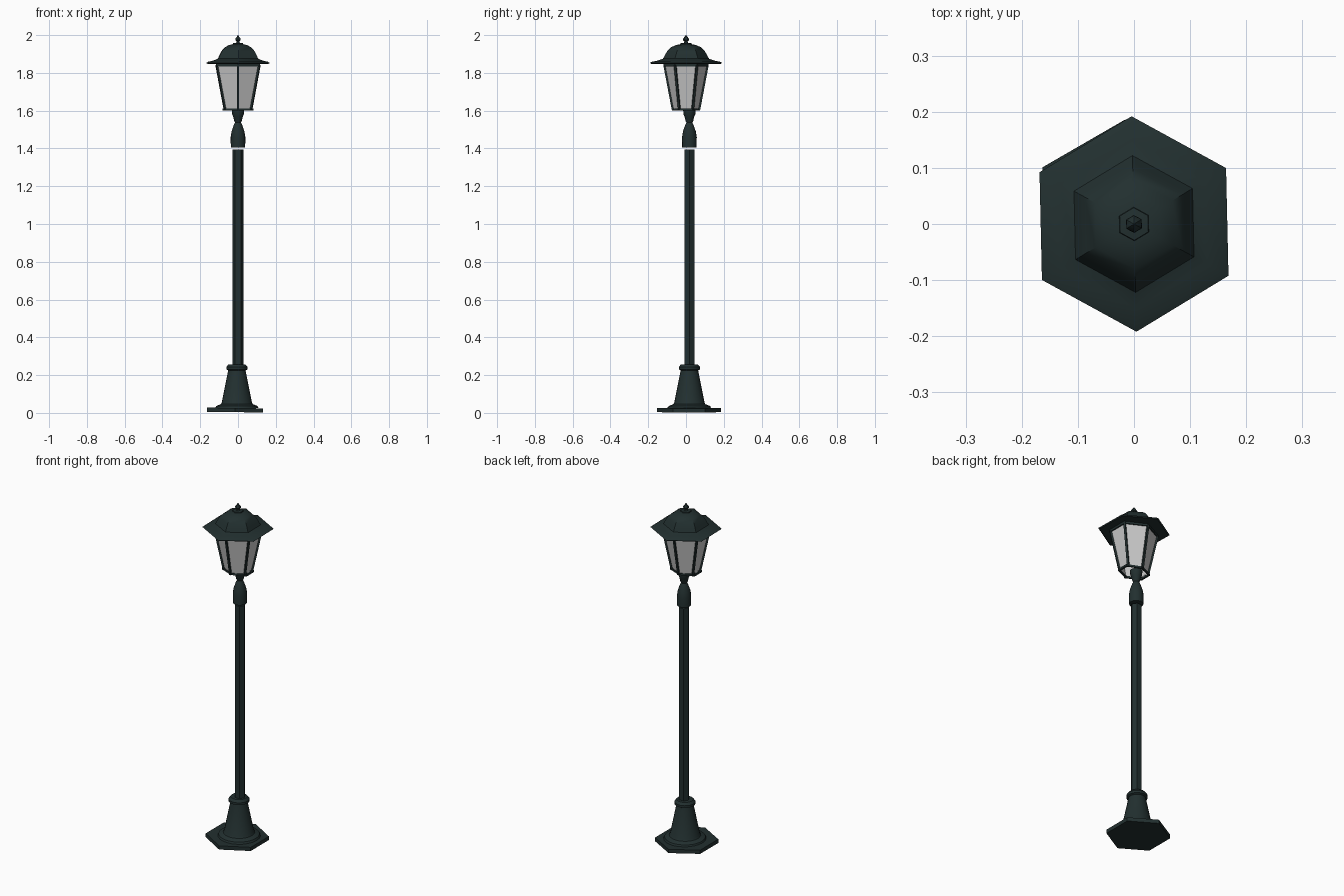
import bpy, bmesh
from math import radians, sin, cos, pi
from mathutils import Vector

if "Cube" in bpy.data.objects:
    bpy.data.objects.remove(bpy.data.objects["Cube"])


def material(name, colour):
    mat = bpy.data.materials.new(name)
    mat.use_nodes = True
    mat.diffuse_color = colour
    mat.node_tree.nodes["Principled BSDF"].inputs["Base Color"].default_value = colour
    return mat


iron = material("dark green iron", (0.016, 0.029, 0.029, 1))
glass = material("pale glass", (0.6, 0.6, 0.6, 1))


def finish(name, bm, mat, smooth=True):
    bmesh.ops.recalc_face_normals(bm, faces=bm.faces)
    mesh = bpy.data.meshes.new(name)
    bm.to_mesh(mesh)
    bm.free()
    mesh.materials.append(mat)
    obj = bpy.data.objects.new(name, mesh)
    bpy.context.collection.objects.link(obj)
    if smooth:
        bpy.ops.object.select_all(action='DESELECT')
        obj.select_set(True)
        bpy.context.view_layer.objects.active = obj
        bpy.ops.object.shade_smooth_by_angle(angle=radians(35))
    return obj


def ring_points(r, z, sides, turn, stretch=(1, 1)):
    return [Vector((r * stretch[0] * cos(turn + 2 * pi * i / sides),
                    r * stretch[1] * sin(turn + 2 * pi * i / sides), z))
            for i in range(sides)]


def lathe(name, profile, sides, mat=iron, turn=pi / 2, centre=(0, 0),
          stretch=(1, 1), ends="capped", smooth=True):
    """Sweep (radius, height) pairs; ends are capped, open or looped."""
    bm = bmesh.new()
    rings = [[bm.verts.new(p) for p in ring_points(r, z, sides, turn, stretch)]
             for r, z in profile]
    pairs = list(zip(rings, rings[1:]))
    if ends == "looped":
        pairs.append((rings[-1], rings[0]))
    for low, high in pairs:
        for i in range(sides):
            j = (i + 1) % sides
            bm.faces.new((low[i], low[j], high[j], high[i]))
    if ends == "capped":
        bm.faces.new(rings[0])
        bm.faces.new(rings[-1])
    obj = finish(name, bm, mat, smooth)
    obj.location = (centre[0], centre[1], 0)
    return obj


# Base: slightly tilted hexagonal plate, round flange, cone and collar
shaft = (0, 0.018)
plate = lathe("base_plate", [(0.17, 0), (0.17, 0.022)], 6, centre=(-0.016, 0.016))
plate.rotation_euler = (0, 0.013, 0)
plate.location.z = 0.004
lathe("base_cone", [(0.115, 0.025), (0.11, 0.036), (0.085, 0.046), (0.08, 0.055),
                    (0.046, 0.225), (0.056, 0.23), (0.056, 0.243), (0.045, 0.257),
                    (0.03, 0.257)], 24, centre=(-0.006, 0.018))

# Post and neck, with a narrow gap between them
lathe("post", [(0.03, 0.24), (0.03, 1.394)], 6, turn=0, centre=shaft, smooth=False)
lathe("neck", [(0.038, 1.405), (0.039, 1.46), (0.034, 1.49), (0.022, 1.525),
               (0.014, 1.54)], 16, centre=shaft)
lathe("lantern_cup", [(0.014, 1.535), (0.02, 1.545), (0.026, 1.57), (0.031, 1.58),
                      (0.033, 1.605)], 16, centre=shaft)

# Lantern: tapered glass, corner bars and hexagonal frames
wide, squat = (1.1, 0.97), (1.2, 0.88)
lathe("lantern_glass", [(0.068, 1.608), (0.116, 1.842)], 6, glass,
      stretch=wide, ends="open", smooth=False)
lathe("bottom_frame", [(0.068, 1.6), (0.078, 1.6), (0.078, 1.611), (0.068, 1.611)],
      6, stretch=squat, ends="looped")
lathe("top_frame", [(0.11, 1.835), (0.122, 1.835), (0.122, 1.85), (0.11, 1.85)],
      6, stretch=wide, ends="looped")

bm = bmesh.new()
for low, high in zip(ring_points(0.072, 1.602, 6, pi / 2, wide),
                     ring_points(0.119, 1.842, 6, pi / 2, wide)):
    out = Vector((low.x, low.y, 0)).normalized() * 0.005
    side = Vector((-out.y, out.x, 0)) * 1.1
    a, b = ([bm.verts.new(p + out * s + side * t)
             for s, t in ((1, 1), (1, -1), (-1, -1), (-1, 1))] for p in (low, high))
    for i in range(4):
        j = (i + 1) % 4
        bm.faces.new((a[i], a[j], b[j], b[i]))
    bm.faces.new(a)
    bm.faces.new(b)
finish("corner_bars", bm, iron, smooth=False)

# Roof: flared brim running into a faceted dome, with a finial
tilt = radians(91.3)
lathe("roof", [(0.115, 1.847), (0.185, 1.848), (0.192, 1.853), (0.18, 1.859),
               (0.15, 1.865), (0.122, 1.875), (0.112, 1.893), (0.1, 1.915),
               (0.08, 1.935), (0.055, 1.947), (0.03, 1.952)], 6, turn=tilt)
lathe("finial", [(0.031, 1.948), (0.029, 1.957), (0.012, 1.959), (0.008, 1.966),
                 (0.016, 1.973), (0.015, 1.982), (0.006, 1.993), (0.001, 2.0)],
      6, turn=tilt)
